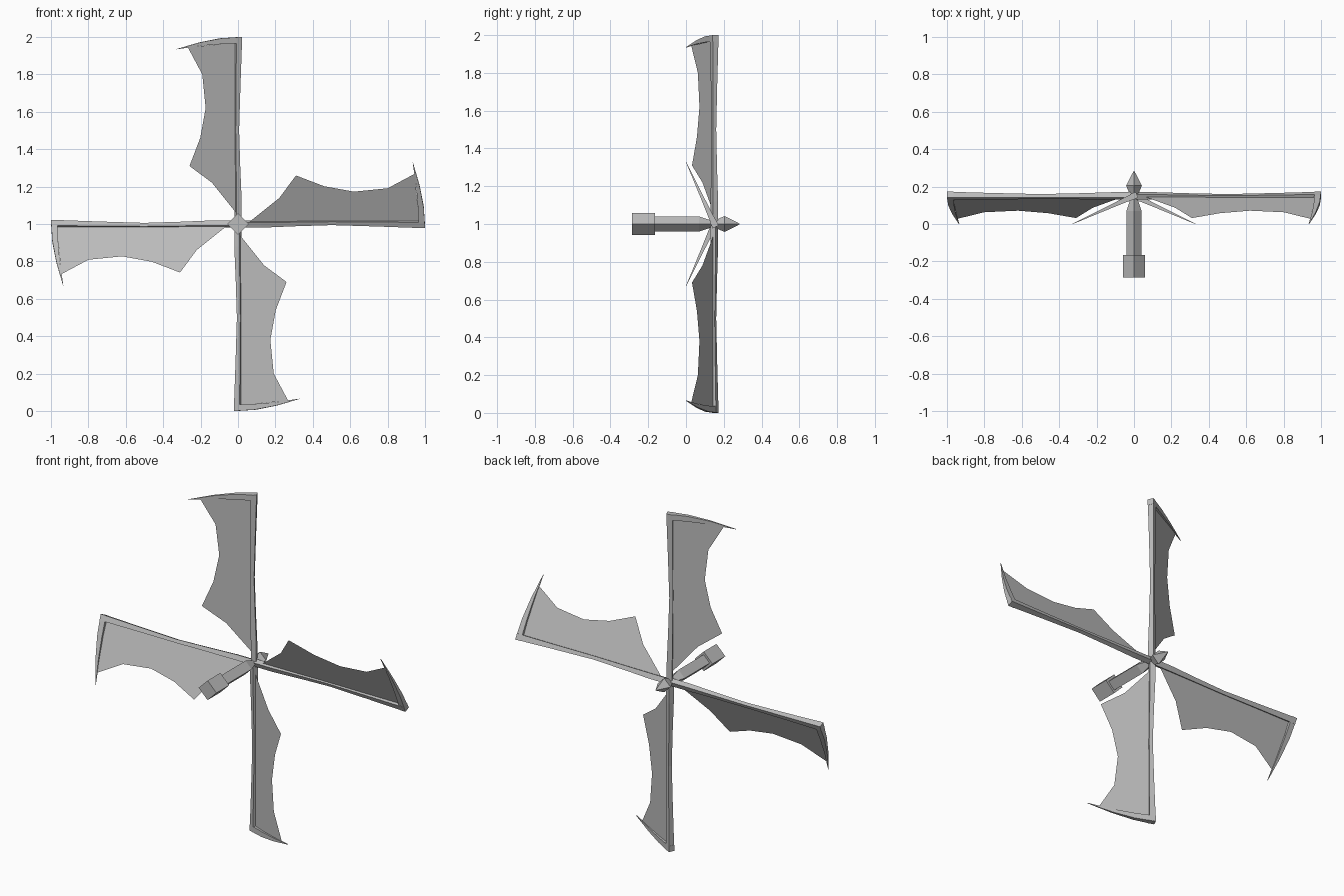
import bpy, bmesh
from math import radians, cos, sin, pi
from mathutils import Matrix, Vector

cube = bpy.data.objects.get("Cube")
if cube:
    bpy.data.objects.remove(cube, do_unlink=True)

grey = bpy.data.materials.new("plain grey")
grey.use_nodes = True
GREY = (0.5, 0.5, 0.5, 1)
grey.diffuse_color = GREY
grey.node_tree.nodes["Principled BSDF"].inputs["Base Color"].default_value = GREY

HUB = Vector((0, 0.15, 1))
TILT = radians(24.5)


def finish(name, bm):
    bmesh.ops.recalc_face_normals(bm, faces=bm.faces)
    mesh = bpy.data.meshes.new(name)
    bm.to_mesh(mesh)
    bm.free()
    mesh.materials.append(grey)
    obj = bpy.data.objects.new(name, mesh)
    bpy.context.collection.objects.link(obj)
    return obj


def loft(name, rings):
    """Skin a row of four-point rings and cap both ends."""
    bm = bmesh.new()
    rows = [[bm.verts.new(p) for p in ring] for ring in rings]
    for a, b in zip(rows, rows[1:]):
        for i in range(4):
            j = (i + 1) % 4
            bm.faces.new((a[i], a[j], b[j], b[i]))
    bm.faces.new(rows[0])
    bm.faces.new(rows[-1])
    return finish(name, bm)


def blade_point(s, n, r):
    """s runs across the sail, n is off its surface, r is out from the hub."""
    return HUB + Vector((-s * cos(TILT) + n * sin(TILT),
                         -s * sin(TILT) - n * cos(TILT), r))


def diamond_rod(name, profile):
    """Square rod standing on its edge, along y: (y, half diagonal)."""
    return loft(name, [[Vector((h * cos(i * pi / 2), y, 1 + h * sin(i * pi / 2)))
                        for i in range(4)] for y, h in profile])


def turned_copies(obj, names):
    mesh = obj.data
    base = obj.name
    obj.name = names[0] + "_" + base
    for k in (1, 2, 3):
        copy = mesh.copy()
        turn = (Matrix.Translation(HUB) @ Matrix.Rotation(-k * pi / 2, 4, 'Y')
                @ Matrix.Translation(-HUB))
        copy.transform(turn)
        other = bpy.data.objects.new(names[k] + "_" + base, copy)
        bpy.context.collection.objects.link(other)


# Axle, its square end block and the pointed cap
diamond_rod("axle", [(-0.18, 0.04), (0.07, 0.04), (0.13, 0.02), (0.17, 0.02)])
diamond_rod("axle_block", [(-0.285, 0.058), (-0.165, 0.058)])
diamond_rod("pointed_cap", [(0.14, 0.015), (0.205, 0.042), (0.285, 0.001)])

# Spar: slim in the middle, wider at both ends
spar_sections = [(0.0, 0, 0.015), (0.12, 0, 0.015), (0.3, 0.004, 0.012),
                 (0.5, 0.008, 0.01), (0.75, 0.004, 0.013), (0.998, 0, 0.017)]
spar = loft("spar", [[blade_point(c + a * h, b * h, r)
                      for a, b in ((-1, -1), (1, -1), (1, 1), (-1, 1))]
                     for r, c, h in spar_sections])

# Tip arm: tapers to a thorn
arm_sections = [(-0.017, 0.965, 1.0, 0.017), (0.1, 0.962, 0.993, 0.011),
                (0.22, 0.953, 0.972, 0.006), (0.36, 0.934, 0.936, 0.001)]
arm = loft("tip_arm", [[blade_point(s, -n, lo), blade_point(s, n, lo),
                        blade_point(s, n, hi), blade_point(s, -n, hi)]
                       for s, lo, hi, n in arm_sections])

# Sail: thin membrane with a scalloped free edge
sail_edge = [(0.012, 0.06), (0.152, 0.22), (0.285, 0.31), (0.222, 0.46),
             (0.19, 0.62), (0.21, 0.8), (0.295, 0.945)]
bm = bmesh.new()
rows = []
for s, r in sail_edge:
    root = 0.97 if r > 0.9 else r
    rows.append((bm.verts.new(blade_point(0.0, 0, root)),
                 bm.verts.new(blade_point(s, 0, r))))
for a, b in zip(rows, rows[1:]):
    bm.faces.new((a[0], a[1], b[1], b[0]))
sail = finish("sail", bm)

for part in (spar, arm, sail):
    turned_copies(part, ("top", "right", "bottom", "left"))
